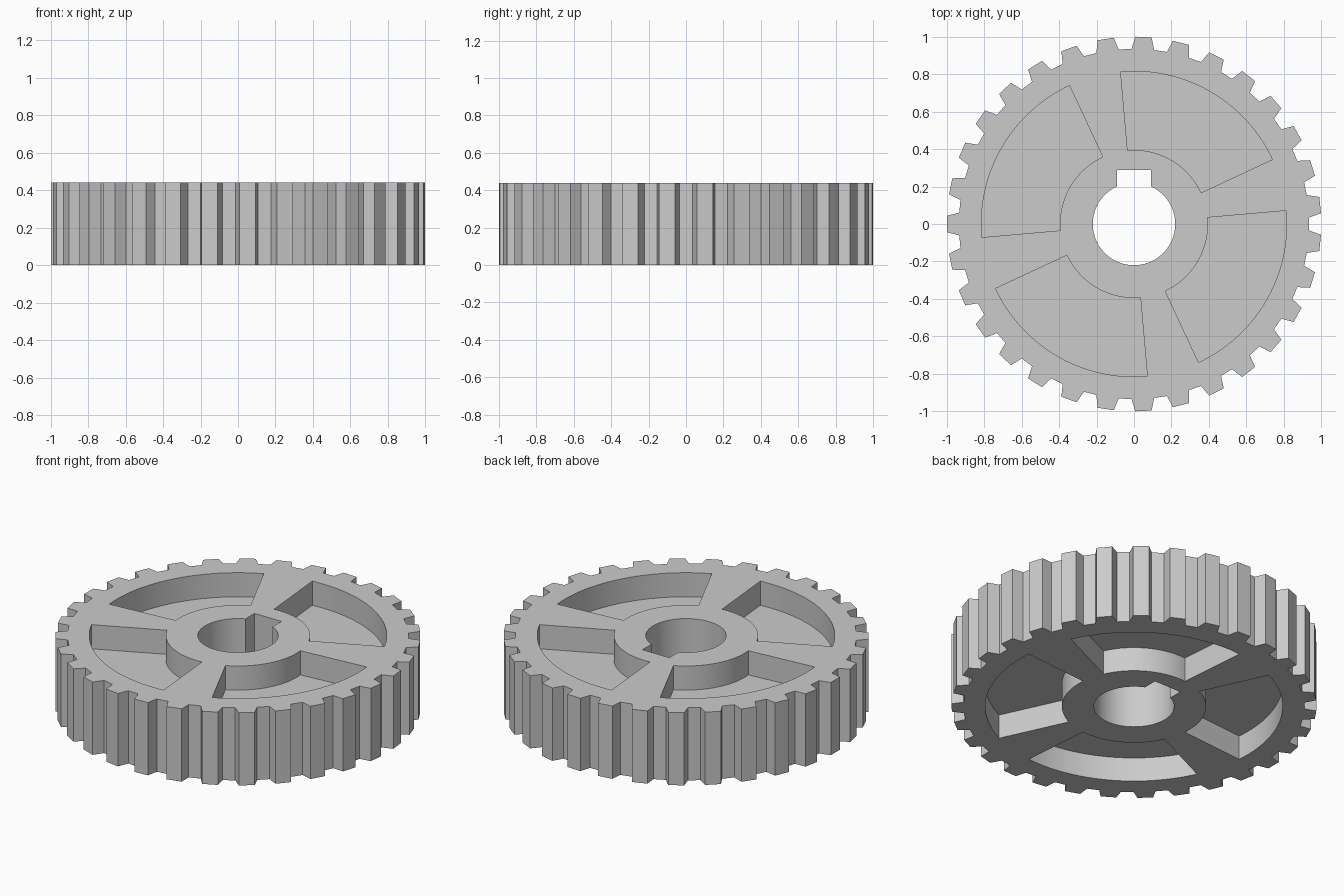
import bpy, bmesh
from math import sin, cos, asin, pi, radians

HEIGHT = 0.44
POCKET_DEPTH = 0.146
TEETH = 31

if "Cube" in bpy.data.objects:
    bpy.data.objects.remove(bpy.data.objects["Cube"], do_unlink=True)


def polar(radius, angle):
    return (radius * cos(angle), radius * sin(angle))


def arc(radius, start, end, steps):
    return [polar(radius, start + (end - start) * i / steps) for i in range(steps + 1)]


def add_prism(bm, outline, z0, z1):
    """Extrude a flat counter-clockwise outline from z0 to z1."""
    face = bm.faces.new([bm.verts.new((x, y, z0)) for x, y in outline])
    result = bmesh.ops.extrude_face_region(bm, geom=[face], use_keep_orig=True)
    top = [v for v in result["geom"] if isinstance(v, bmesh.types.BMVert)]
    bmesh.ops.translate(bm, verts=top, vec=(0, 0, z1 - z0))


def make_object(name, bm):
    bmesh.ops.recalc_face_normals(bm, faces=bm.faces)
    mesh = bpy.data.meshes.new(name)
    bm.to_mesh(mesh)
    bm.free()
    obj = bpy.data.objects.new(name, mesh)
    bpy.context.collection.objects.link(obj)
    return obj


# Toothed blank: each tooth tapers from root to tip
root, tip = radians(3.7), radians(2.5)
outline = []
for i in range(TEETH):
    a = pi + i * 2 * pi / TEETH
    outline += [polar(0.935, a - root), polar(1, a - tip),
                polar(1, a + tip), polar(0.935, a + root)]
bm = bmesh.new()
add_prism(bm, outline, 0, HEIGHT)
gear = make_object("gear_wheel", bm)

# Cutter: bore with keyway, and four pockets on each face
bm = bmesh.new()
key_half, bore = 0.09, 0.22
key_angle = asin(key_half / bore)
bore_outline = arc(bore, pi / 2 + key_angle, 5 * pi / 2 - key_angle, 64)
add_prism(bm, bore_outline + [(key_half, 0.287), (-key_half, 0.287)], -0.1, HEIGHT + 0.1)
for i in range(4):
    start = radians(25) + i * pi / 2
    end = start + radians(70)
    pocket = arc(0.815, start, end, 24) + arc(0.395, end, start, 24)
    add_prism(bm, pocket, -0.1, POCKET_DEPTH)
    add_prism(bm, pocket, HEIGHT - POCKET_DEPTH, HEIGHT + 0.1)
cutter = make_object("pocket_cutter", bm)
cutter.hide_render = True

# Cut, then keep only the finished wheel
cut = gear.modifiers.new("pockets", "BOOLEAN")
cut.operation = "DIFFERENCE"
cut.solver = "EXACT"
cut.object = cutter
bpy.ops.object.select_all(action="DESELECT")
gear.select_set(True)
bpy.context.view_layer.objects.active = gear
bpy.ops.object.modifier_apply(modifier=cut.name)
bpy.data.objects.remove(cutter, do_unlink=True)

# Plain grey metal
grey = bpy.data.materials.new("grey")
grey.use_nodes = True
colour = (0.6, 0.6, 0.6, 1)
grey.diffuse_color = colour
grey.node_tree.nodes["Principled BSDF"].inputs["Base Color"].default_value = colour
gear.data.materials.clear()
gear.data.materials.append(grey)
bpy.ops.object.shade_smooth_by_angle(angle=radians(20))
